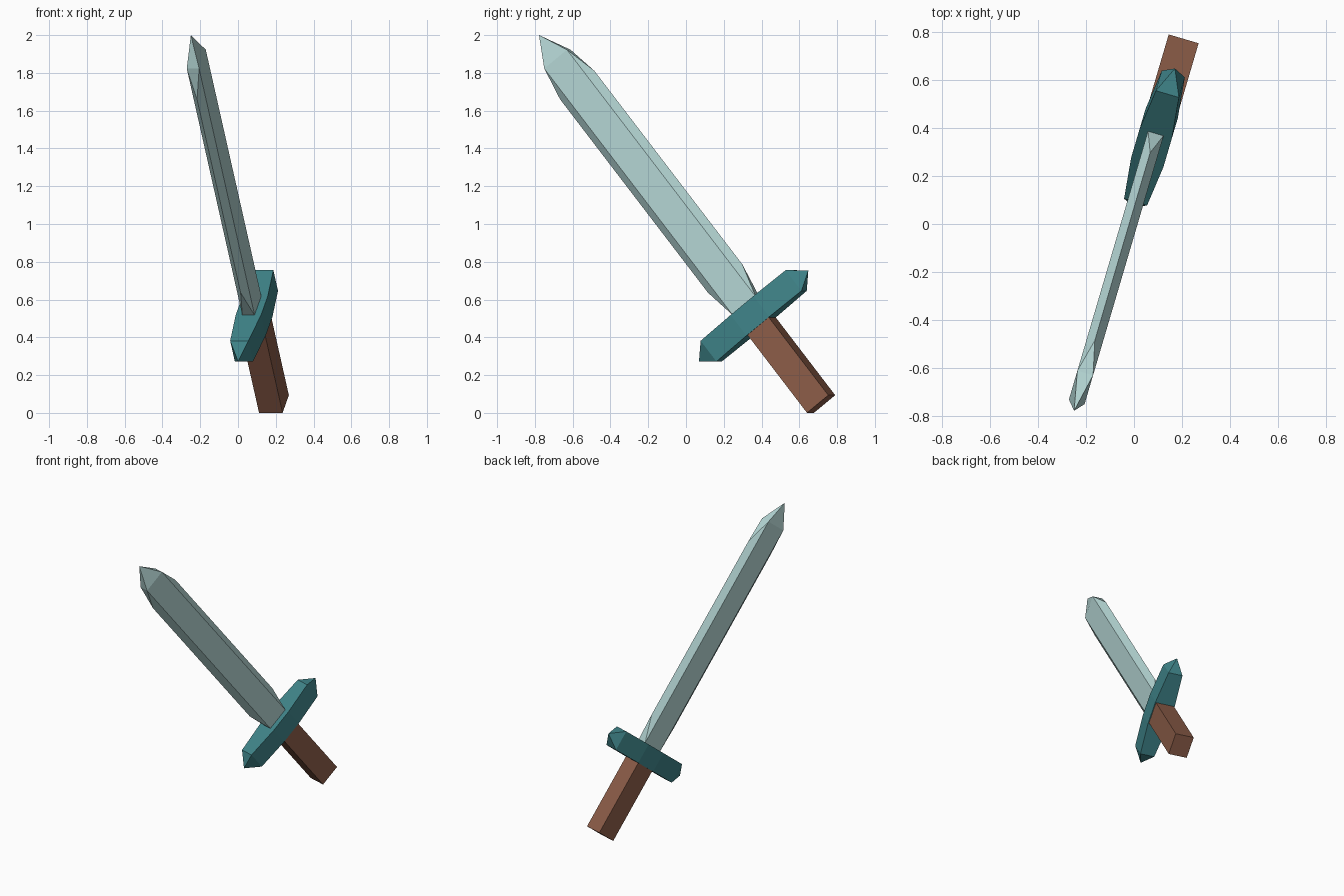
import bpy, bmesh
from mathutils import Vector

if "Cube" in bpy.data.objects:
    bpy.data.objects.remove(bpy.data.objects["Cube"])

# Sword frame: lies in a vertical plane turned slightly about z, leaning toward the front
FLAT = Vector((0.2825, 0.959, 0))
UP = Vector((0, 0, 1))
LENGTH = -0.6234 * FLAT + 0.7819 * UP     # pommel to tip
WIDTH = 0.7819 * FLAT + 0.6234 * UP       # along the guard
THICK = Vector((0.959, -0.2825, 0))       # across the blade
BASE = 0.74 * FLAT - 0.0195 * THICK + 0.047 * UP


def material(name, rgb):
    m = bpy.data.materials.new(name)
    m.diffuse_color = (*rgb, 1)
    m.use_nodes = True
    m.node_tree.nodes["Principled BSDF"].inputs["Base Color"].default_value = m.diffuse_color
    return m


def hull_part(name, points, mat):
    """Convex solid from (s, t, u) points, mirrored in width and thickness."""
    bm = bmesh.new()
    mirrored = {(s, a * t, b * u) for s, t, u in points for a in (1, -1) for b in (1, -1)}
    for s, t, u in sorted(mirrored):
        bm.verts.new(BASE + s * LENGTH + t * WIDTH + u * THICK)
    bmesh.ops.convex_hull(bm, input=bm.verts)
    bmesh.ops.dissolve_limit(bm, angle_limit=0.01, verts=bm.verts, edges=bm.edges)
    bmesh.ops.recalc_face_normals(bm, faces=bm.faces)
    mesh = bpy.data.meshes.new(name)
    bm.to_mesh(mesh)
    bm.free()
    mesh.materials.append(mat)
    bpy.context.collection.objects.link(bpy.data.objects.new(name, mesh))


steel = material("pale steel", (0.45, 0.66, 0.65))
teal = material("dark teal", (0.05, 0.23, 0.25))
wood = material("brown wood", (0.26, 0.108, 0.064))

# Square grip
hull_part("handle", [(0, 0.075, 0.065), (0.53, 0.075, 0.065)], wood)

# Crossguard: thickest in the middle, pointed at both ends
hull_part("guard", [(s, t, u) for s in (0.527, 0.667) for t, u in ((0.08, 0.07), (0.3, 0.05))]
          + [(0.597, 0.386, 0)], teal)

# Blade: flat faces, bevelled cutting edges and a pyramid tip
hull_part("blade", [(0.664, 0.08, 0.034), (0.85, 0.121, 0), (2.16, 0.121, 0),
                    (2.335, 0.08, 0.034), (2.498, 0, 0)], steel)
